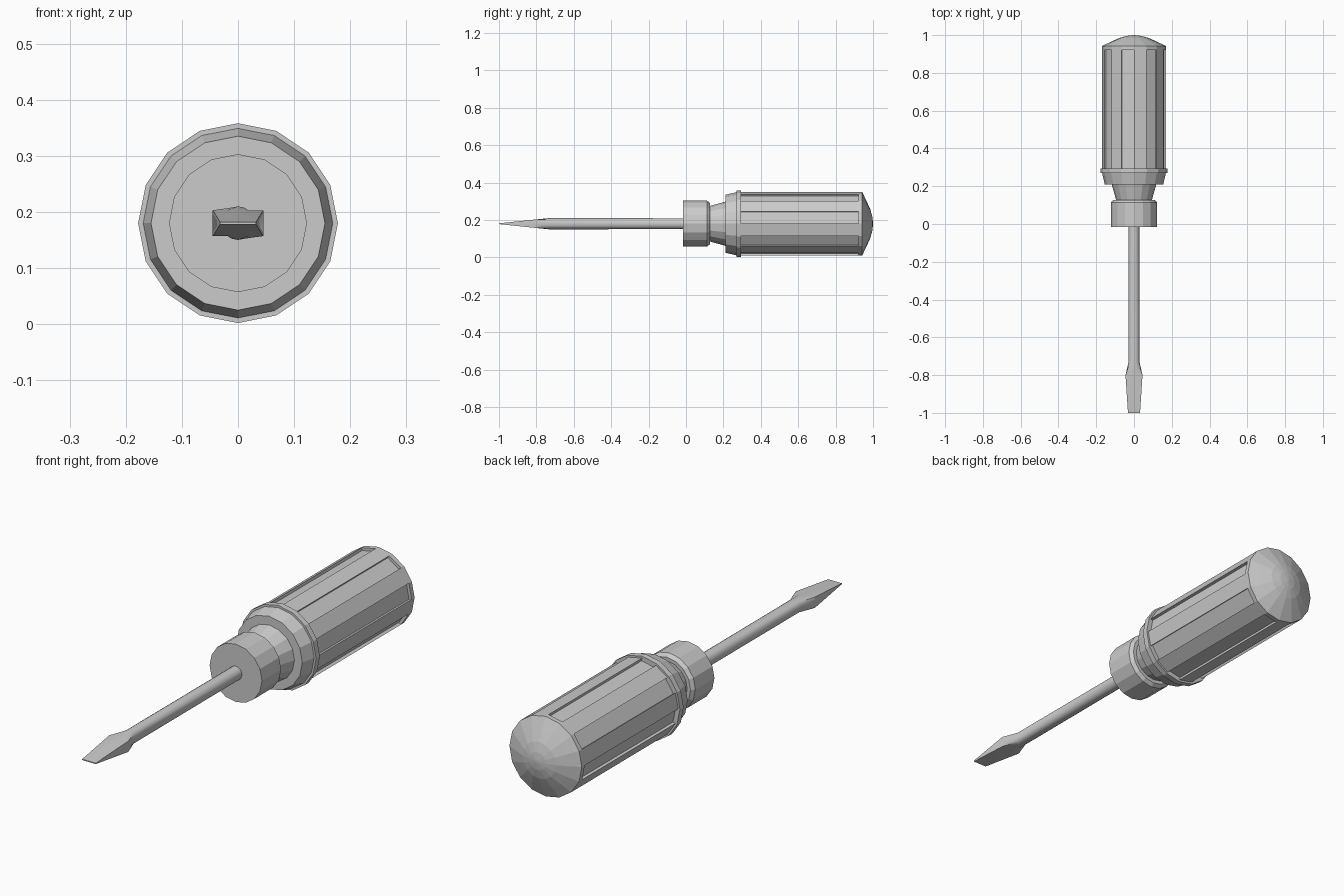
import bpy, bmesh, math

if "Cube" in bpy.data.objects:
    bpy.data.objects.remove(bpy.data.objects["Cube"])

AXIS_Z = 0.18
SIDES = 16


def loft(name, rings, point):
    """Skin 16-sided cross-sections set along the y axis and cap both ends."""
    bm = bmesh.new()
    loops = []
    for ring in rings:
        loops.append([bm.verts.new(point(ring, 2 * math.pi * k / SIDES)) for k in range(SIDES)])
    bands = []
    for a, b in zip(loops, loops[1:]):
        bands.append([bm.faces.new((a[k], a[(k + 1) % SIDES], b[(k + 1) % SIDES], b[k]))
                      for k in range(SIDES)])
    bm.faces.new(loops[0])
    bm.faces.new(loops[-1][::-1])
    bmesh.ops.recalc_face_normals(bm, faces=bm.faces)
    return bm, bands


def finish(name, bm):
    mesh = bpy.data.meshes.new(name)
    bm.to_mesh(mesh)
    bm.free()
    obj = bpy.data.objects.new(name, mesh)
    bpy.context.collection.objects.link(obj)
    return obj


def round_point(ring, a):
    y, r = ring
    return (r * math.cos(a), y, AXIS_Z + r * math.sin(a))


def blade_point(ring, a):
    # round section where flat is False, otherwise a rectangle
    y, hx, hz, flat = ring
    c, s = math.cos(a), math.sin(a)
    if flat:
        m = max(abs(c), abs(s))
        c, s = c / m, s / m
    return (hx * c, y, AXIS_Z + hz * s)


# handle: neck, shoulder, flange, grip and domed end
grip_band = 6
bm, bands = loft("handle", [
    (0.11, 0.09), (0.21, 0.118), (0.21, 0.155), (0.27, 0.169), (0.27, 0.178),
    (0.295, 0.178), (0.295, 0.170), (0.922, 0.170), (0.942, 0.170),
    (0.965, 0.122), (0.985, 0.078), (0.996, 0.038), (1.0, 0.006)], round_point)
# sunken grip panels on every second facet
panels = bands[grip_band][::2]
normals = [f.normal.copy() for f in panels]
sunk = bmesh.ops.extrude_discrete_faces(bm, faces=panels)["faces"]
for f in sunk:
    bmesh.ops.translate(bm, verts=f.verts, vec=-0.012 * f.normal)
finish("handle", bm)

# collar in front of the neck
bm, _ = loft("collar", [(-0.015, 0.123), (0.113, 0.123), (0.127, 0.110)], round_point)
finish("collar", bm)

# shaft with flattened, tapered blade
bm, _ = loft("shaft", [
    (0.0, 0.029, 0.029, False), (-0.73, 0.029, 0.030, False),
    (-0.80, 0.045, 0.023, True), (-1.0, 0.032, 0.002, True)], blade_point)
shaft = finish("shaft", bm)
bpy.context.view_layer.objects.active = shaft
shaft.select_set(True)
bpy.ops.object.shade_smooth_by_angle(angle=math.radians(25))
